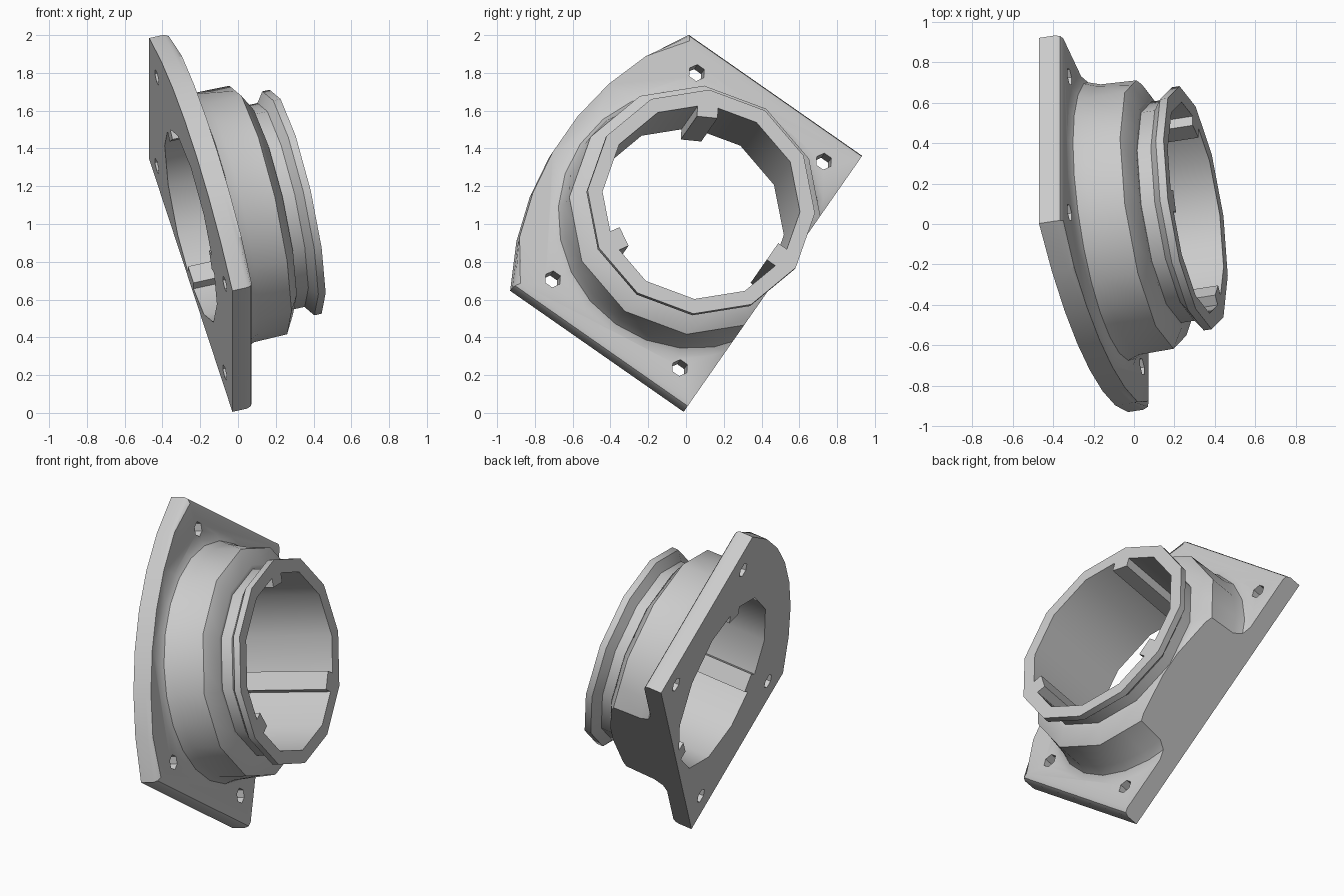
import bpy, bmesh
from math import sin, cos, tan, pi, sqrt, radians
from mathutils import Matrix, Vector

cube = bpy.data.objects.get("Cube")
if cube:
    bpy.data.objects.remove(cube, do_unlink=True)

HALF_W, HALF_L, THICK = 0.56, 0.845, 0.115   # plate half width, half length, thickness
SEG = 24

grey = bpy.data.materials.new("plain_grey")
grey.use_nodes = True
grey.diffuse_color = (0.6, 0.6, 0.6, 1)
grey.node_tree.nodes["Principled BSDF"].inputs["Base Color"].default_value = (0.6, 0.6, 0.6, 1)


def make_object(name, bm):
    bmesh.ops.recalc_face_normals(bm, faces=bm.faces)
    mesh = bpy.data.meshes.new(name)
    bm.to_mesh(mesh)
    bm.free()
    mesh.materials.append(grey)
    obj = bpy.data.objects.new(name, mesh)
    bpy.context.collection.objects.link(obj)
    return obj


def loft(rings):
    """Solid skinned through rings of equal length, capped at both ends."""
    bm = bmesh.new()
    loops = [[bm.verts.new(p) for p in ring] for ring in rings]
    for low, high in zip(loops, loops[1:]):
        for i in range(len(low)):
            j = (i + 1) % len(low)
            bm.faces.new((low[i], low[j], high[j], high[i]))
    bm.faces.new(loops[0])
    bm.faces.new(loops[-1])
    return bm


def prism(outline, z0, z1):
    return loft([[(x, y, z) for x, y in outline] for z in (z0, z1)])


def turned(profile):
    """Turned solid; faceted rings lie on a twelve-sided outline."""
    rings = []
    for r, z, faceted in profile:
        ring = []
        for i in range(SEG):
            a = 2 * pi * i / SEG
            k = r * cos(pi / 12) if faceted and i % 2 else r
            ring.append((k * cos(a), k * sin(a), z))
        rings.append(ring)
    return loft(rings)


def combine(target, tool, operation):
    mod = target.modifiers.new(operation.lower(), "BOOLEAN")
    mod.operation, mod.solver, mod.object = operation, "EXACT", tool
    bpy.context.view_layer.objects.active = target
    bpy.ops.object.modifier_apply(modifier=mod.name)
    bpy.data.objects.remove(tool, do_unlink=True)


# Plate: straight on three sides, bowed on the fourth, rounded front edge
bow = 0.24
radius = (HALF_L ** 2 + bow ** 2) / (2 * bow)
outline = [(HALF_W + 0.1, -HALF_L), (HALF_W + 0.1, HALF_L)]
for i in range(8):
    y = HALF_L * (1 - 2 * i / 7)
    outline.append((-HALF_W - sqrt(radius ** 2 - y ** 2) + radius - bow, y))
bm = prism(outline, 0, THICK)
front_edges = [e for e in bm.edges if all(v.co.z > THICK / 2 for v in e.verts)]
bmesh.ops.bevel(bm, geom=front_edges, offset=0.035, segments=2, profile=0.5, affect="EDGES")
flange = make_object("mounting_flange", bm)

# Collar with a fillet where it meets the plate
collar = make_object("collar", turned([
    (0.74, 0.05, False), (0.74, 0.113, False), (0.70, 0.135, False), (0.68, 0.19, False),
    (0.677, 0.37, True), (0.58, 0.425, True)]))
combine(flange, collar, "UNION")

# Trim plate and collar flush along the straight long side
bm = bmesh.new()
bm.from_mesh(flange.data)
bmesh.ops.bisect_plane(bm, geom=bm.verts[:] + bm.edges[:] + bm.faces[:], dist=1e-5,
                       plane_co=(HALF_W, 0, 0), plane_no=(1, 0, 0), clear_outer=True)
bmesh.ops.holes_fill(bm, edges=[e for e in bm.edges if e.is_boundary], sides=0)
bmesh.ops.recalc_face_normals(bm, faces=bm.faces)
bm.to_mesh(flange.data)
bm.free()

# Neck and flared end rim
neck = make_object("neck_and_rim", turned([
    (0.555, 0.3, True), (0.555, 0.495, True), (0.61, 0.535, True), (0.61, 0.575, True)]))
combine(flange, neck, "UNION")

# Bore, leaving three lengthwise keys
BORE, KEY_R, KEY_W = 0.53, 0.46, 0.055
section = []
for i in range(12):
    turn = Matrix.Rotation(i * pi / 6, 2)
    edge = BORE - KEY_W * tan(pi / 12)
    corner = [(BORE, 0)]
    if i % 4 == 0:
        corner = [(edge, -KEY_W), (KEY_R, -KEY_W), (KEY_R, KEY_W), (edge, KEY_W)]
    section += [tuple(turn @ Vector(p)) for p in corner]
combine(flange, make_object("bore_cutter", prism(section, -0.2, 0.8)), "DIFFERENCE")

# Four bolt holes
for sx in (-1, 1):
    for sy in (-1, 1):
        hexagon = [(sx * 0.41 + 0.045 * cos(k * pi / 3), sy * 0.69 + 0.045 * sin(k * pi / 3))
                   for k in range(6)]
        combine(flange, make_object("bolt_hole_cutter", prism(hexagon, -0.1, 0.3)), "DIFFERENCE")

# Tilt into place
across = Vector((0, 0.82, -0.572)).normalized()
axis = across.cross(Vector((-0.26, 0.55, 0.79))).normalized()
along = axis.cross(across)
pose = Matrix((across, along, axis)).transposed().to_4x4()
pose.translation = (-0.25, -0.005, 0.995)
flange.data.transform(pose)
flange.data.update()

bpy.ops.object.select_all(action="DESELECT")
flange.select_set(True)
bpy.context.view_layer.objects.active = flange
bpy.ops.object.shade_smooth_by_angle(angle=radians(32))
